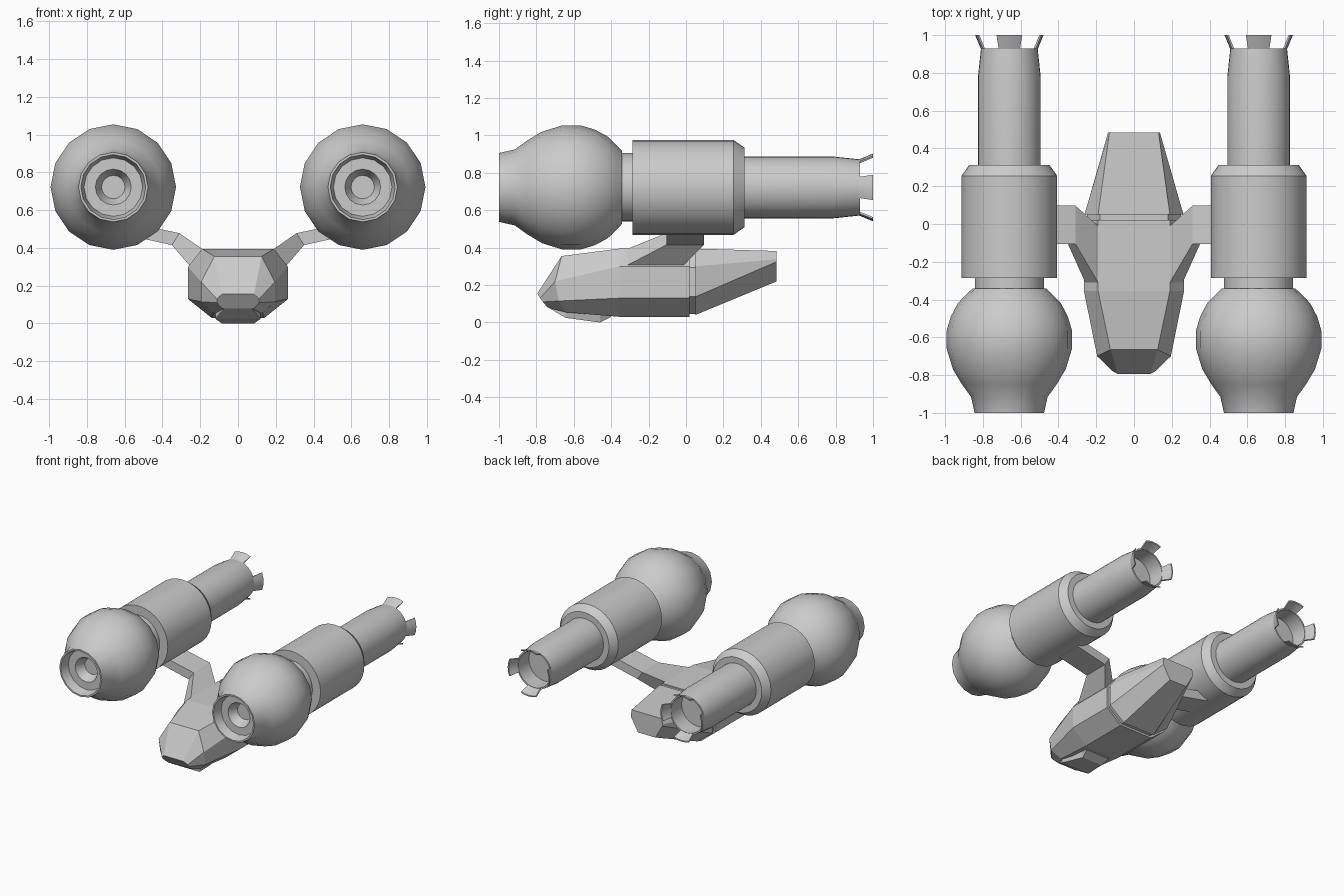
import bpy, bmesh
from math import sin, cos, pi, radians

if "Cube" in bpy.data.objects:
    bpy.data.objects.remove(bpy.data.objects["Cube"])

POD_X, POD_Z = 0.66, 0.722


def loft(bm, rings):
    """Skin closed rings of equal length and cap both ends."""
    vs = [[bm.verts.new(p) for p in r] for r in rings]
    n = len(vs[0])
    for a, b in zip(vs, vs[1:]):
        for i in range(n):
            j = (i + 1) % n
            bm.faces.new((a[i], a[j], b[j], b[i]))
    bm.faces.new(vs[0])
    bm.faces.new(vs[-1])


def make(name, lofts, mirror=False, smooth=False):
    bm = bmesh.new()
    for rings in lofts:
        loft(bm, rings)
    bmesh.ops.recalc_face_normals(bm, faces=bm.faces)
    me = bpy.data.meshes.new(name)
    bm.to_mesh(me)
    bm.free()
    ob = bpy.data.objects.new(name, me)
    bpy.context.collection.objects.link(ob)
    if smooth:
        bpy.ops.object.select_all(action='DESELECT')
        ob.select_set(True)
        bpy.context.view_layer.objects.active = ob
        bpy.ops.object.shade_smooth_by_angle(angle=radians(32))
    if mirror:
        ob.modifiers.new("mirror", 'MIRROR')
    return ob


def polar(r, a, y):
    return (POD_X + r * sin(a), y, POD_Z + r * cos(a))


def lathe(profile, n):
    return [[polar(r, 2 * pi * i / n, y) for i in range(n)] for y, r in profile]


def sym(half):
    """Half section (x, y, z) from top to bottom -> full closed ring."""
    return half + [(-x, y, z) for x, y, z in reversed(half)]


def flat(y, pts):
    return sym([(x, y, z) for x, z in pts])


# Round front bulb with stepped intake recess
make("engine_bulb", [lathe([
    (-.86, .062), (-.93, .095), (-.93, .155), (-.985, .168), (-1, .172),
    (-1, .184), (-.915, .203), (-.85, .25), (-.77, .298), (-.66, .332),
    (-.565, .332), (-.49, .31), (-.42, .273), (-.375, .23), (-.342, .195),
    (-.342, .15)], 16)], mirror=True, smooth=True)

# Neck, main drum and rear tube with open nozzle
make("engine_drum", [lathe([
    (-.36, .183), (-.285, .183), (-.285, .253), (.255, .253), (.312, .213),
    (.312, .166), (.78, .166), (.93, .15), (.93, .138), (.80, .138)], 32)],
    mirror=True, smooth=True)

# Four flared petals around each nozzle
petals = []
for k in range(4):
    ring_set = []
    for s in range(5):
        a = k * pi / 2 + radians(-22 + 11 * s)
        ring_set.append([polar(r, a, y) for y, r in
                         ((.925, .15), (1, .181), (1, .171), (.925, .138))])
    petals.append(ring_set)
make("nozzle_petals", petals, mirror=True, smooth=True)

# Faceted hull: nose, cabin, groove and tapered tail
mid = [(.19, .395), (.265, .30), (.265, .13), (.14, .03)]
groove = [(.18, .385), (.25, .295), (.25, .138), (.13, .045)]
make("hull", [[
    sym([(.085, -.795, .155), (.112, -.78, .13), (.112, -.765, .11), (.085, -.74, .08)]),
    sym([(.125, -.665, .355), (.195, -.70, .22), (.195, -.68, .115), (.13, -.645, .055)]),
    flat(-.355, mid), flat(.02, mid), flat(.02, groove), flat(.05, groove),
    flat(.05, [(.19, .395), (.262, .30), (.262, .137), (.137, .04)]),
    flat(.485, [(.13, .382), (.137, .338), (.135, .325), (.075, .22)])]])

# Chin plate under the nose
make("chin", [[
    flat(-.74, [(.07, .1), (.07, .082)]),
    flat(-.645, [(.12, .09), (.12, .025)]),
    flat(-.46, [(.12, .07), (.085, 0)]),
    flat(-.40, [(.12, .06), (.10, .03)])]])


# Bent arms from hull shoulders to drums
def arm_section(y0, y1, top, low):
    return [(top[0], y0, top[1]), (top[0], y1, top[1]),
            (low[0], y1, low[1]), (low[0], y0, low[1])]


make("arm", [[
    arm_section(-.31, -.01, (.17, .37), (.24, .29)),
    arm_section(-.31, -.01, (.19, .395), (.258, .308)),
    arm_section(-.105, .097, (.31, .478), (.35, .415)),
    arm_section(-.105, .097, (.6, .54), (.6, .47))]], mirror=True)
